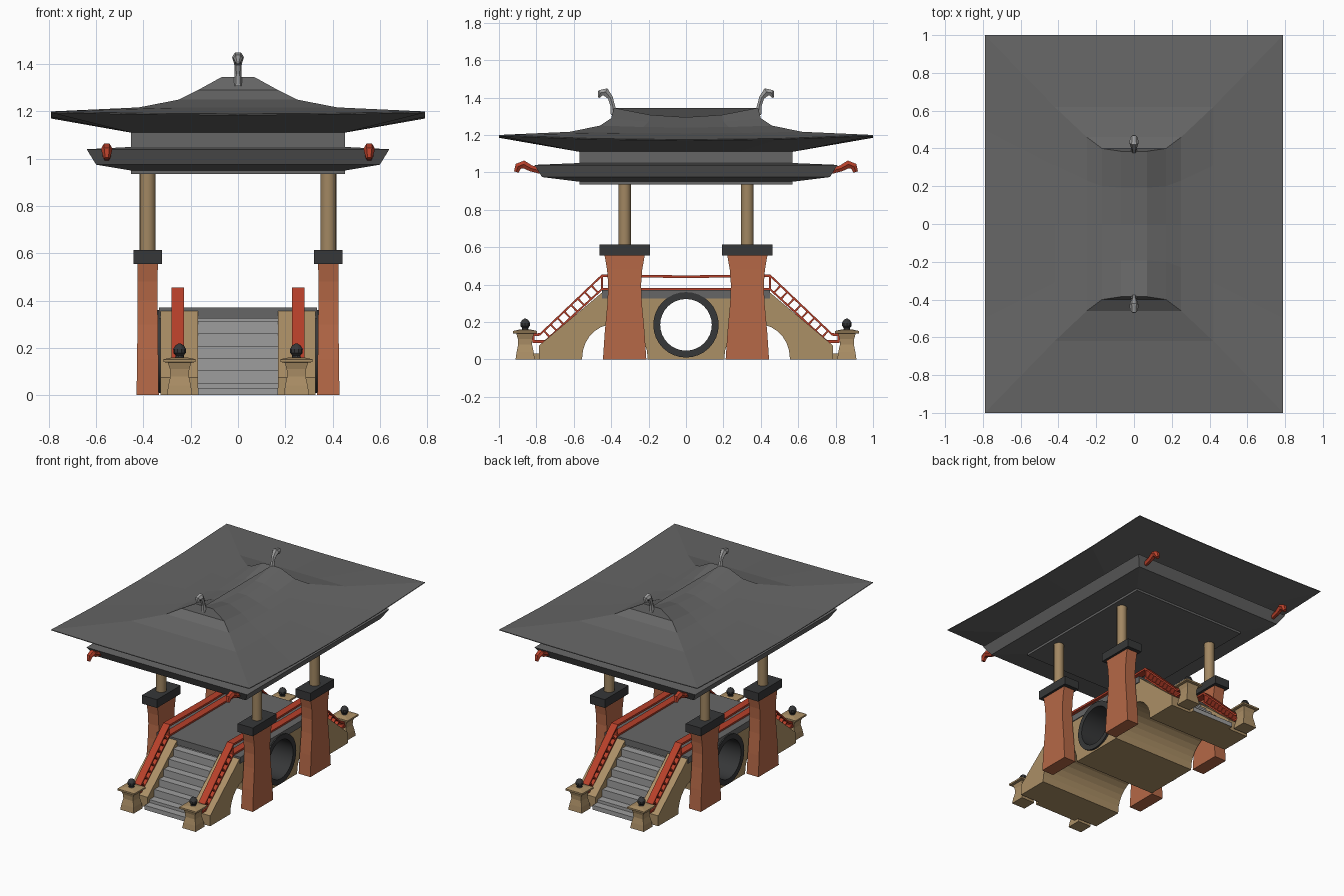
import bpy, bmesh
from math import sin, cos, pi, hypot

cube = bpy.data.objects.get("Cube")
if cube:
    bpy.data.objects.remove(cube, do_unlink=True)


def material(name, *rgb):
    col = [(c / 255) ** 2.2 for c in rgb] + [1]
    m = bpy.data.materials.new(name)
    m.use_nodes = True
    m.diffuse_color = col
    m.node_tree.nodes["Principled BSDF"].inputs["Base Color"].default_value = col
    return m


ROOF = material("roof grey", 102, 102, 102)
STEP = material("step grey", 156, 156, 156)
DARK = material("dark stone", 57, 58, 59)
TAN = material("tan stone", 170, 142, 102)
WOOD = material("column wood", 160, 134, 98)
RUST = material("rust brick", 180, 104, 72)
RED = material("red paint", 182, 66, 46)


def loft(name, rings, mats, mirror="", loop=False, smooth=False, rule=None):
    """Skin equal-sized rings of points, cap the ends or close the loop."""
    bm = bmesh.new()
    rows = [[bm.verts.new(p) for p in r] for r in rings]
    n = len(rows[0])
    pairs = list(zip(rows, rows[1:])) + ([(rows[-1], rows[0])] if loop else [])
    for a, b in pairs:
        for i in range(n):
            j = (i + 1) % n
            bm.faces.new((a[i], a[j], b[j], b[i]))
    if not loop:
        bm.faces.new(rows[0])
        bm.faces.new(rows[-1])
    bmesh.ops.recalc_face_normals(bm, faces=bm.faces)
    if rule:
        bm.normal_update()
        for f in bm.faces:
            f.material_index = rule(f)
    me = bpy.data.meshes.new(name)
    bm.to_mesh(me)
    bm.free()
    for m in mats:
        me.materials.append(m)
    ob = bpy.data.objects.new(name, me)
    bpy.context.collection.objects.link(ob)
    if mirror:
        mod = ob.modifiers.new("Mirror", "MIRROR")
        mod.use_axis = ["x" in mirror, "y" in mirror, False]
        mod.use_mirror_merge = False
    if smooth:
        bpy.ops.object.select_all(action="DESELECT")
        ob.select_set(True)
        bpy.context.view_layer.objects.active = ob
        bpy.ops.object.shade_smooth_by_angle()
    return ob


def rect(hx, hy, z, cx=0, cy=0):
    return [(cx + sx * hx, cy + sy * hy, z) for sx, sy in ((-1, -1), (1, -1), (1, 1), (-1, 1))]


def saddle(hx, hy, z, long_dip=0, short_dip=0, n=4):
    """Rectangle ring whose sides sag between the corners."""
    ts = [2 * i / n - 1 for i in range(n)]
    pts = []
    for s in (1, -1):
        pts += [(s * t * hx, -s * hy, z - short_dip * (1 - t * t)) for t in ts]
        pts += [(s * hx, s * t * hy, z - long_dip * (1 - t * t)) for t in ts]
    return pts


def disc(r, z, cx, cy, n=16):
    return [(cx + r * cos(2 * pi * i / n), cy + r * sin(2 * pi * i / n), z) for i in range(n)]


def extrude(name, outline, x0, x1, mats, mirror, rule=None):
    return loft(name, [[(x, y, z) for y, z in outline] for x in (x0, x1)], mats, mirror, rule=rule)


def horn(name, path, x, mat, mirror, n=6):
    """Tapered tube along a (y, z, radius) path."""
    rings = []
    for i, (y, z, r) in enumerate(path):
        a, b = path[max(i - 1, 0)], path[min(i + 1, len(path) - 1)]
        d = hypot(b[0] - a[0], b[1] - a[1])
        ny, nz = -(b[1] - a[1]) / d, (b[0] - a[0]) / d
        ring = []
        for k in range(n):
            c, s = r * cos(2 * pi * k / n), r * sin(2 * pi * k / n)
            ring.append((x + c, y + s * ny, z + s * nz))
        rings.append(ring)
    loft(name, rings, [mat], mirror)


# Sagging upper roof with a flat-topped ridge
loft("upper_roof", [saddle(0.45, 0.57, 1.11), saddle(0.79, 1, 1.195, 0.025, 0.01),
                    saddle(0.79, 1, 1.2, 0.025, 0.01), saddle(0.42, 0.62, 1.217, 0.008),
                    saddle(0.25, 0.46, 1.25, 0.01), saddle(0.17, 0.4, 1.29, 0.025),
                    saddle(0.07, 0.385, 1.345, 0.05), saddle(0.001, 0.385, 1.345, 0.05)], [ROOF])
# Lower roof tier and the box joining both roofs
loft("lower_roof", [rect(0.45, 0.57, 0.95), rect(0.6, 0.77, 0.975),
                    rect(0.64, 0.81, 1.04), rect(0.45, 0.57, 1.05)], [ROOF])
loft("roof_box", [rect(0.453, 0.57, 0.935), rect(0.453, 0.57, 1.112)], [ROOF])

# Curled ornaments
horn("ridge_ornament", [(0.385, 1.31, 0.02), (0.393, 1.36, 0.014), (0.405, 1.4, 0.016),
                        (0.43, 1.43, 0.025), (0.458, 1.425, 0.02), (0.467, 1.4, 0.006)],
     0, STEP, "y")
horn("eave_hook", [(0.78, 1.008, 0.018), (0.83, 1.022, 0.019), (0.868, 1.043, 0.024),
                   (0.897, 1.032, 0.022), (0.908, 1.002, 0.014)], 0.555, RED, "xy")

# Four supports: brick pier, dark cap, round column
PX, PY = 0.382, 0.328
loft("pier", [rect(hx, hy, z, PX, PY) for hx, hy, z in (
    (0.047, 0.116, 0), (0.045, 0.106, 0.15), (0.043, 0.092, 0.3),
    (0.042, 0.088, 0.4), (0.042, 0.094, 0.48), (0.043, 0.108, 0.56))], [RUST], "xy")
loft("pier_cap", [rect(0.06, 0.135, 0.555, PX, PY), rect(0.06, 0.135, 0.615, PX, PY)], [DARK], "xy")
loft("column", [disc(0.034, 0.61, PX, PY), disc(0.034, 0.94, PX, PY)], [WOOD], "xy", smooth=True)

# Bridge outlines: half of the round tunnel, side arch, and a sloped or stepped top
TUNNEL_Z, TOP = 0.185, 0.365
tunnel = [(0.17 * sin(a), TUNNEL_Z - 0.17 * cos(a)) for a in [pi * i / 16 for i in range(17)]]
arch = [(0.38 + 0.175 * cos(a), 0.01 + 0.18 * sin(a)) for a in [pi * i / 14 for i in range(15)]]
under = [(0.555, 0)] + arch + [(0.205, 0), (0, 0)] + tunnel
slope = [(0, TOP), (0.44, TOP), (0.785, 0.075), (0.785, 0)]
STEPS = 7
run, rise = 0.38 / STEPS, TOP / STEPS
stairs = [(0, TOP)]
for i in range(STEPS):
    y = 0.44 + run * i
    stairs += [(y, TOP - rise * i), (y, TOP - rise * (i + 1))]
    if i < STEPS - 1:
        continue
    stairs[-1:] = [(y, rise * 0.6), (0.82, rise * 0.6), (0.82, 0)]


def step_rule(f):
    outer = f.calc_center_median().y > 0.43
    return 1 if outer and (f.normal.z > 0.5 or f.normal.y > 0.5) else 0


extrude("bridge_wall", slope + under, 0.17, 0.328, [TAN], "xy")
extrude("bridge_stairs", stairs + under, -0.17, 0.17, [TAN, STEP], "y", step_rule)
loft("deck", [rect(0.334, 0.45, 0.325), rect(0.334, 0.45, 0.37)], [ROOF])


# Dark lining of the round tunnel
def hoop(r, x):
    return [(x, r * cos(2 * pi * i / 32), TUNNEL_Z + r * sin(2 * pi * i / 32)) for i in range(32)]


loft("tunnel_ring", [hoop(0.175, -0.342), hoop(0.175, 0.342), hoop(0.138, 0.342), hoop(0.138, -0.342)],
     [DARK], loop=True, smooth=True)

# Newel posts with finials at the stair feet
NX, NY = 0.247, 0.86
loft("newel_post", [rect(h, h * 0.95, z, NX, NY) for h, z in (
    (0.054, 0), (0.048, 0.04), (0.039, 0.08), (0.041, 0.11), (0.05, 0.138),
    (0.068, 0.14), (0.068, 0.152), (0.03, 0.16))], [TAN], "xy")
loft("finial", [disc(r, z, NX, NY, 10) for r, z in (
    (0.02, 0.155), (0.017, 0.168), (0.026, 0.178), (0.027, 0.195), (0.018, 0.21), (0.005, 0.218))],
     [DARK], "xy", smooth=True)

# Railings: two planks, rungs on the slope, uprights at the bends
RX = 0.255


def plank(name, path, t=0.007, w=0.026):
    full = path + [(-y, z) for y, z in reversed(path[:-1])]
    loft(name, [[(RX - w, y, z - t), (RX + w, y, z - t), (RX + w, y, z + t), (RX - w, y, z + t)]
                for y, z in full], [RED], "x")


def bar(name, y0, z0, y1, z1, t=0.005, w=0.022):
    d = hypot(y1 - y0, z1 - z0)
    a, b = t * (z1 - z0) / d, t * (y1 - y0) / d
    loft(name, [[(RX - w, y - a, z + b), (RX + w, y - a, z + b),
                 (RX + w, y + a, z - b), (RX - w, y + a, z - b)]
                for y, z in ((y0, z0), (y1, z1))], [RED], "xy")


plank("top_rail", [(0.82, 0.13), (0.78, 0.134), (0.45, 0.448), (0, 0.442)])
plank("bottom_rail", [(0.82, 0.096), (0.755, 0.096), (0.45, 0.375), (0, 0.375)])
for i in range(8):
    y = 0.47 + 0.037 * i
    z = 0.096 + (0.755 - y) * 0.915
    bar("rung", y, z, y + 0.032, z + 0.034)
bar("rail_end", 0.815, 0.096, 0.815, 0.13)
bar("rail_upright", 0.45, 0.37, 0.45, 0.445)
